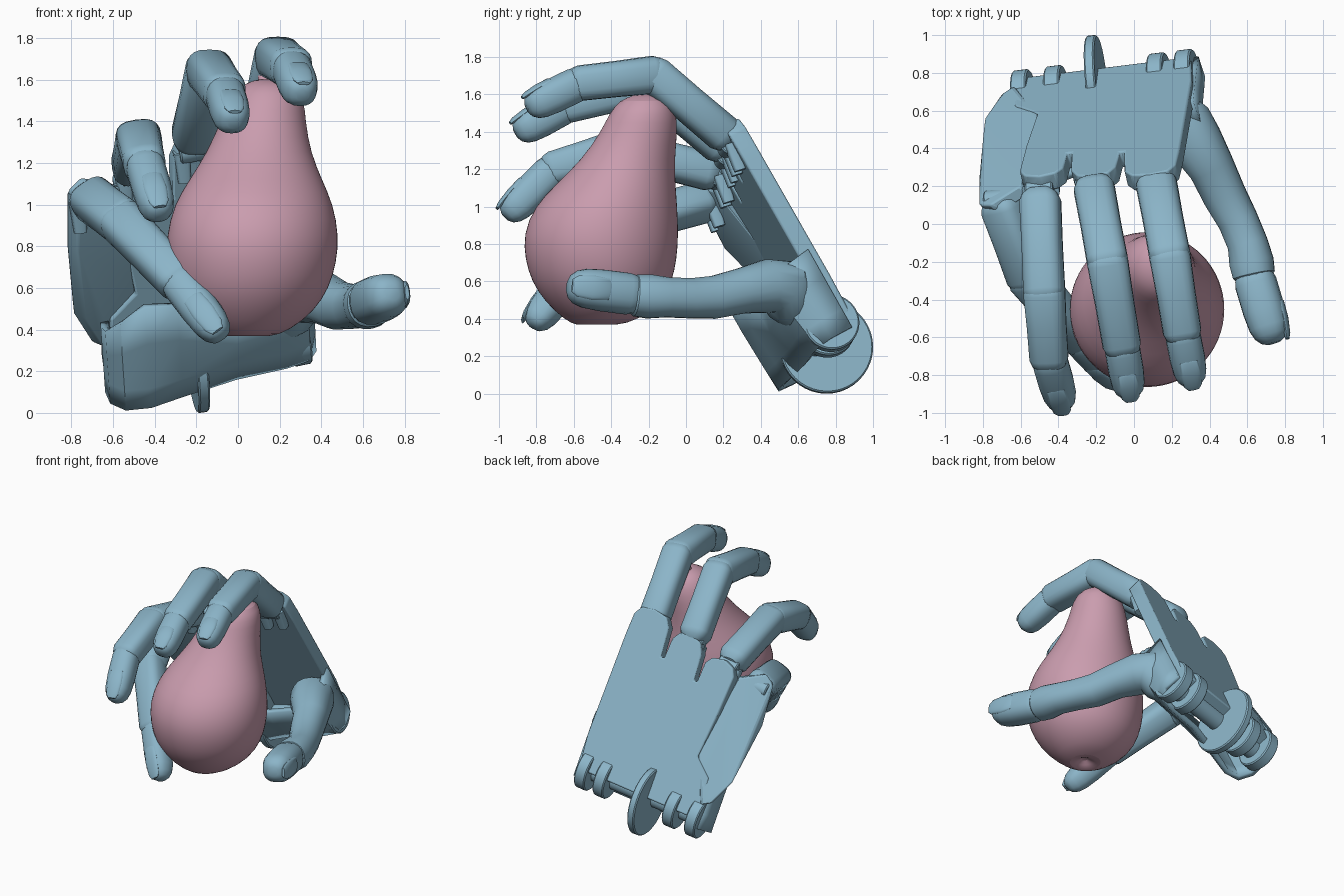
import bpy, bmesh, math
from mathutils import Vector

cube = bpy.data.objects.get("Cube")
if cube:
    bpy.data.objects.remove(cube, do_unlink=True)


def make_material(name, color):
    mat = bpy.data.materials.new(name)
    mat.use_nodes = True
    mat.diffuse_color = color
    mat.node_tree.nodes["Principled BSDF"].inputs["Base Color"].default_value = color
    return mat


blue = make_material("soft blue", (0.26, 0.46, 0.58, 1))
pink = make_material("dusty pink", (0.59, 0.335, 0.425, 1))


def finish(name, bm, mat, bevel=0.0):
    bmesh.ops.recalc_face_normals(bm, faces=bm.faces[:])
    mesh = bpy.data.meshes.new(name)
    bm.to_mesh(mesh)
    bm.free()
    obj = bpy.data.objects.new(name, mesh)
    bpy.context.collection.objects.link(obj)
    mesh.materials.append(mat)
    if bevel:
        mod = obj.modifiers.new("soft edges", "BEVEL")
        mod.width, mod.segments = bevel, 2
    bpy.ops.object.select_all(action="DESELECT")
    obj.select_set(True)
    bpy.context.view_layer.objects.active = obj
    bpy.ops.object.shade_smooth_by_angle(angle=math.radians(35))
    return obj


def tube(name, points, out, axis=None, mat=blue, sides=20, power=2.0, flat=1.0):
    """Loft rounded sections through (center, radius) points."""
    bm = bmesh.new()
    rings = []
    centers = [Vector(p) for p, r in points]
    for i, (_, radius) in enumerate(points):
        along = axis or centers[min(i + 1, len(centers) - 1)] - centers[max(i - 1, 0)]
        side = along.cross(out).normalized()
        up = side.cross(along).normalized()
        ring = []
        for k in range(sides):
            a = math.tau * k / sides
            c, s = math.cos(a), math.sin(a)
            x = math.copysign(abs(c) ** (2 / power), c) * radius
            y = math.copysign(abs(s) ** (2 / power), s) * radius * flat
            ring.append(bm.verts.new(centers[i] + side * x + up * y))
        rings.append(ring)
    for low, high in zip(rings, rings[1:]):
        for k in range(sides):
            n = (k + 1) % sides
            bm.faces.new((low[k], low[n], high[n], high[k]))
    bm.faces.new(rings[0])
    bm.faces.new(rings[-1])
    return finish(name, bm, mat)


def rod(name, center, axis, radius, length):
    half = axis.normalized() * length / 2
    obj = tube(name, [(center - half, radius), (center + half, radius)],
               Vector((0.1, 0.7, 0.7)), axis, sides=40)
    mod = obj.modifiers.new("soft edges", "BEVEL")
    mod.width, mod.limit_method = 0.008, "ANGLE"


# Hand frame: across the palm, wrist to knuckles, out of the back
corner = Vector((0.32, 0.89, 0.425))
across = Vector((0.97, 0.12, 0.20)).normalized()
forward = Vector((-0.06, -0.49, 0.87)).normalized()
back = forward.cross(across).normalized()


def hand(u, v, n):
    return corner + across * u + forward * v + back * n


# Back plate with slots between rounded knuckle lips
outline = [(-.02, .0), (0, .25), (-.02, 1.0), (-.03, 1.16), (-.07, 1.22), (-.17, 1.24),
           (-.27, 1.22), (-.31, 1.16), (-.325, .95), (-.35, .95), (-.36, 1.1),
           (-.4, 1.16), (-.49, 1.18), (-.57, 1.15), (-.605, 1.08), (-.615, .89), (-.64, .89),
           (-.65, 1.04), (-.69, 1.09), (-.78, 1.11), (-.86, 1.08), (-.89, 1.02),
           (-.87, .75), (-.83, .41), (-.96, .3), (-.98, .0)]
bm = bmesh.new()
face = bm.faces.new([bm.verts.new(hand(u, v, 0)) for u, v in outline])
new = bmesh.ops.extrude_face_region(bm, geom=[face])["geom"]
bmesh.ops.translate(bm, verts=[g for g in new if isinstance(g, bmesh.types.BMVert)],
                    vec=back * -0.1)
finish("back_plate", bm, blue, 0.01)

# Little finger side panel
bm = bmesh.new()
for p in [(-.82, .1, 1.07), (-.76, .1, 1.13), (-.6, .2, 1.1), (-.5, .56, .65),
          (-.64, .73, .33), (-.7, .69, .34), (-.79, .56, .48), (-.82, .24, .8)]:
    bm.verts.new(p)
    bm.verts.new(Vector(p) + Vector((0.05, -0.04, -0.02)))
bmesh.ops.convex_hull(bm, input=bm.verts[:])
finish("side_panel", bm, blue, 0.012)

# Curved heel of the palm, open at the wrist: across, depth, height, depth at the wrist
section = [(-.98, -.04, .28, 1), (-1.0, -.15, .3, 1), (-1.0, -.26, .34, 1),
           (-.95, -.35, .42, .98), (-.84, -.38, .5, .95), (-.68, -.36, .46, .88),
           (-.4, -.34, .3, .75), (-.15, -.33, .32, .75), (-.04, -.28, .36, .8),
           (.0, -.18, .4, .9), (-.01, -.04, .42, 1)]
bm = bmesh.new()
rows = []
for u, n, top, wrist in section:
    rows.append([bm.verts.new(hand(u, v, n * s))
                 for v, s in ((-.06, wrist), (.05, (1 + wrist) / 2), (top * .6, 1), (top, 1))])
for left, right in zip(rows, rows[1:]):
    for k in range(3):
        bm.faces.new((left[k], right[k], right[k + 1], left[k + 1]))
heel = finish("palm_heel", bm, blue)
shell = heel.modifiers.new("thickness", "SOLIDIFY")
shell.thickness, shell.offset = 0.04, 0

# Wrist hinge: lobes, axle and large disc
for i, u in enumerate((-.95, -.77, -.21, -.06)):
    rod(f"wrist_lobe_{i}", hand(u, .02, -.115), across, 0.15, 0.085)
rod("wrist_axle", hand(-.5, .02, -.14), across, 0.07, 0.9)
rod("wrist_disc", Vector((-.2, .75, .25)), Vector((1, 0.1, 0.13)), 0.25, 0.055)


def phalanx(name, a, b, ra, rb, out):
    axis = b - a
    length, d = axis.length, axis.normalized()
    steps = [(-.6 * ra, ra * .55), (-.35 * ra, ra * .85), (0, ra),
             (length * .5, (ra + rb) * .49), (length, rb),
             (length + .35 * rb, rb * .87), (length + .55 * rb, rb * .6)]
    tube(name, [(a + d * s, r) for s, r in steps], out, axis, power=2.9, flat=0.93)


def fingertip(name, a, b, r, out):
    axis = b - a
    tip = [(-.1, .7), (0, .88), (.1, .95), (.5, .95), (.75, .89), (.88, .76), (.96, .55), (1, .3)]
    tube(name + "_tip", [(a + axis * t, r * k) for t, k in tip], out, axis, power=2.4)
    normal = (out - out.project(axis)).normalized()
    nail = [(.42, .3, .83), (.46, .5, .83), (.7, .56, .79), (.92, .48, .7), (1.0, .3, .64)]
    tube(name + "_nail", [(a + axis * t + normal * r * h, r * k) for t, k, h in nail],
         out, axis, flat=0.3)


fingers = {
    "index": ((.11, .26, 1.34), (.19, -.17, 1.705), (.255, -.57, 1.66), (.31, -.85, 1.525)),
    "middle": ((-.22, .24, 1.28), (-.14, -.2, 1.645), (-.065, -.64, 1.54), (-.02, -.91, 1.39)),
    "ring": ((-.5, .2, 1.17), (-.475, -.36, 1.31), (-.45, -.71, 1.2), (-.375, -.965, .945)),
    "little": ((-.72, .15, 1.04), (-.56, -.28, .92), (-.29, -.6, .64), (-.08, -.82, .365)),
}
for name, joints in fingers.items():
    k, p, d, t = map(Vector, joints)
    out = p - (k + t) / 2
    size = 0.11
    phalanx(name + "_lower", k + (p - k) * 0.14, p, size, size, out)
    phalanx(name + "_middle", p, d, size, size * .93, out)
    fingertip(name, d, t, size * .9, out)
    # Hinge pin and two fork arms reaching back under the plate
    pin = k - back * 0.03
    rod(name + "_knuckle", pin, across, 0.06, 0.15)
    for side in (-1, 1):
        base = pin + across * side * 0.06
        tube(f"{name}_fork_{side}", [(base - forward * .15 - back * .03, .03), (base, .04)],
             back, power=4)

# Thumb
thumb = [((.17, .6, .42), .1), ((.22, .57, .48), .14), ((.27, .52, .57), .155),
         ((.33, .43, .575), .143), ((.41, .3, .55), .122), ((.48, .15, .515), .115),
         ((.55, .02, .51), .107), ((.6, -.1, .515), .107), ((.622, -.2, .52), .118),
         ((.635, -.27, .525), .112), ((.645, -.31, .53), .075)]
tube("thumb_base", thumb, Vector((1, 0.3, 0.2)), power=2.2)
fingertip("thumb", Vector((.635, -.28, .53)), Vector((.74, -.63, .575)), 0.118,
          Vector((1, -0.1, 0.1)))

# Pear with a leaning neck and a dimple underneath
pear = [((.04, -.49, .41), .015), ((.04, -.49, .385), .05), ((.045, -.48, .36), .1),
        ((.05, -.45, .395), .2), ((.055, -.44, .49), .315), ((.062, -.45, .6), .378),
        ((.067, -.455, .72), .408),
        ((.07, -.455, .85), .417), ((.075, -.43, 1.0), .385), ((.085, -.375, 1.12), .32),
        ((.1, -.31, 1.25), .25), ((.12, -.25, 1.4), .205), ((.14, -.23, 1.5), .18),
        ((.145, -.22, 1.57), .135), ((.14, -.21, 1.6), .06), ((.14, -.21, 1.602), .015)]
body = tube("pear", pear, Vector((0, 1, 0)), Vector((0, 0, 1)), pink, 32)
body.modifiers.new("smooth", "SUBSURF").levels = 1
tube("pear_stem", [((.125, -.2, 1.57), .03), ((.12, -.19, 1.62), .025)],
     Vector((0, 1, 0)), Vector((0, 0, 1)), pink, 12)
